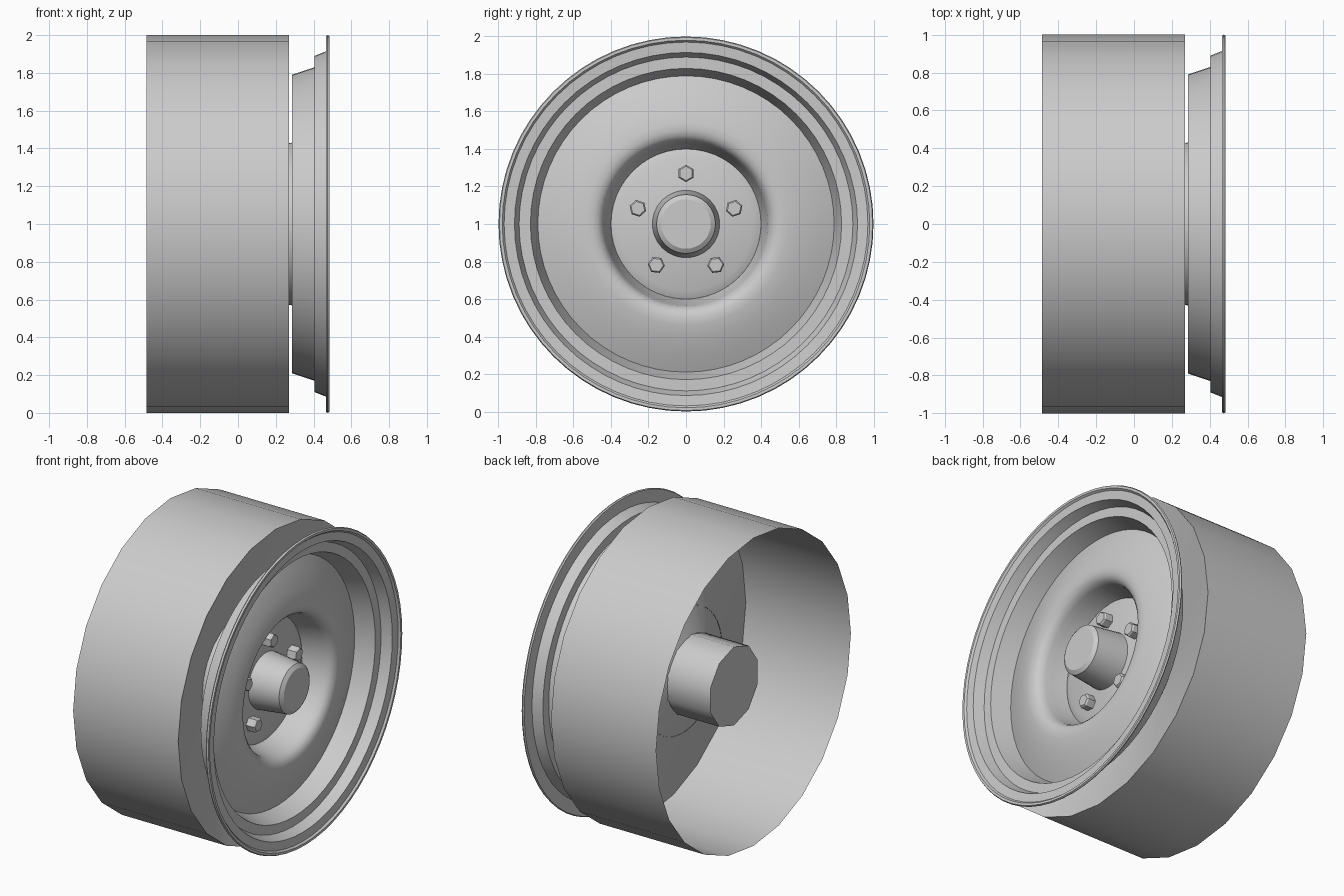
import bpy, bmesh, math
from mathutils import Vector, Matrix

cube = bpy.data.objects.get("Cube")
if cube:
    bpy.data.objects.remove(cube, do_unlink=True)

# Single bare metal colour
metal = bpy.data.materials.new("grey_metal")
metal.use_nodes = True
GREY = (0.6, 0.6, 0.6, 1)
metal.diffuse_color = GREY
metal.node_tree.nodes["Principled BSDF"].inputs["Base Color"].default_value = GREY

AXLE_Z = 1.0


def lathe(name, profile, sides, smooth=30, centre=(0, 0), turn=0.0):
    """Spin (x, radius) points around an axle parallel to x."""
    bm = bmesh.new()
    verts = [bm.verts.new((x, 0, r)) for x, r in profile]
    edges = [bm.edges.new(pair) for pair in zip(verts, verts[1:])]
    bmesh.ops.spin(bm, geom=verts + edges, cent=(0, 0, 0), axis=(1, 0, 0),
                   angle=math.tau, steps=sides, use_duplicate=False)
    bmesh.ops.remove_doubles(bm, verts=bm.verts, dist=0.0005)
    bmesh.ops.recalc_face_normals(bm, faces=bm.faces)
    bm.transform(Matrix.Rotation(turn, 4, 'X'))
    bm.transform(Matrix.Translation(Vector((0, centre[0], AXLE_Z + centre[1]))))
    mesh = bpy.data.meshes.new(name)
    bm.to_mesh(mesh)
    bm.free()
    mesh.materials.append(metal)
    obj = bpy.data.objects.new(name, mesh)
    bpy.context.collection.objects.link(obj)
    bpy.ops.object.select_all(action='DESELECT')
    obj.select_set(True)
    bpy.context.view_layer.objects.active = obj
    if smooth:
        bpy.ops.object.shade_smooth_by_angle(angle=math.radians(smooth))
    return obj


# Open-backed drum with a conical front wall
lathe("drum", [(-0.485, 1.0), (0.27, 1.0), (-0.04, 0.25)], 24)

# Axle stub behind the drum
lathe("rear_hub", [(-0.345, 0), (-0.345, 0.255), (-0.03, 0.255)], 10, 40)

# Stepped rim, domed dish and rolled centre recess
rim = [(0.466, 0.915), (0.466, 0.995), (0.474, 1.0), (0.484, 0.995), (0.484, 0.98),
       (0.472, 0.97), (0.468, 0.915), (0.405, 0.89), (0.405, 0.83), (0.285, 0.79)]
dish = [(0.325, 0.70), (0.355, 0.61), (0.372, 0.54), (0.374, 0.50), (0.365, 0.47),
        (0.345, 0.448), (0.315, 0.436), (0.27, 0.428), (0.18, 0.40)]
lathe("wheel_rim", rim + dish, 64)

# Mounting face with bevelled edge
lathe("mounting_face", [(0.02, 0.40), (0.18, 0.40), (0.2, 0.355), (0.2, 0)], 48)

# Tapered centre cap
lathe("centre_cap", [(0.2, 0.18), (0.405, 0.157), (0.422, 0.132), (0.422, 0)], 32)

# Five hexagonal wheel bolts
for i in range(5):
    a = math.tau * i / 5
    lathe(f"wheel_bolt_{i + 1}",
          [(0.2, 0.046), (0.25, 0.046), (0.26, 0.038), (0.26, 0)], 6, 0,
          centre=(0.27 * math.sin(a), 0.27 * math.cos(a)), turn=-a)
